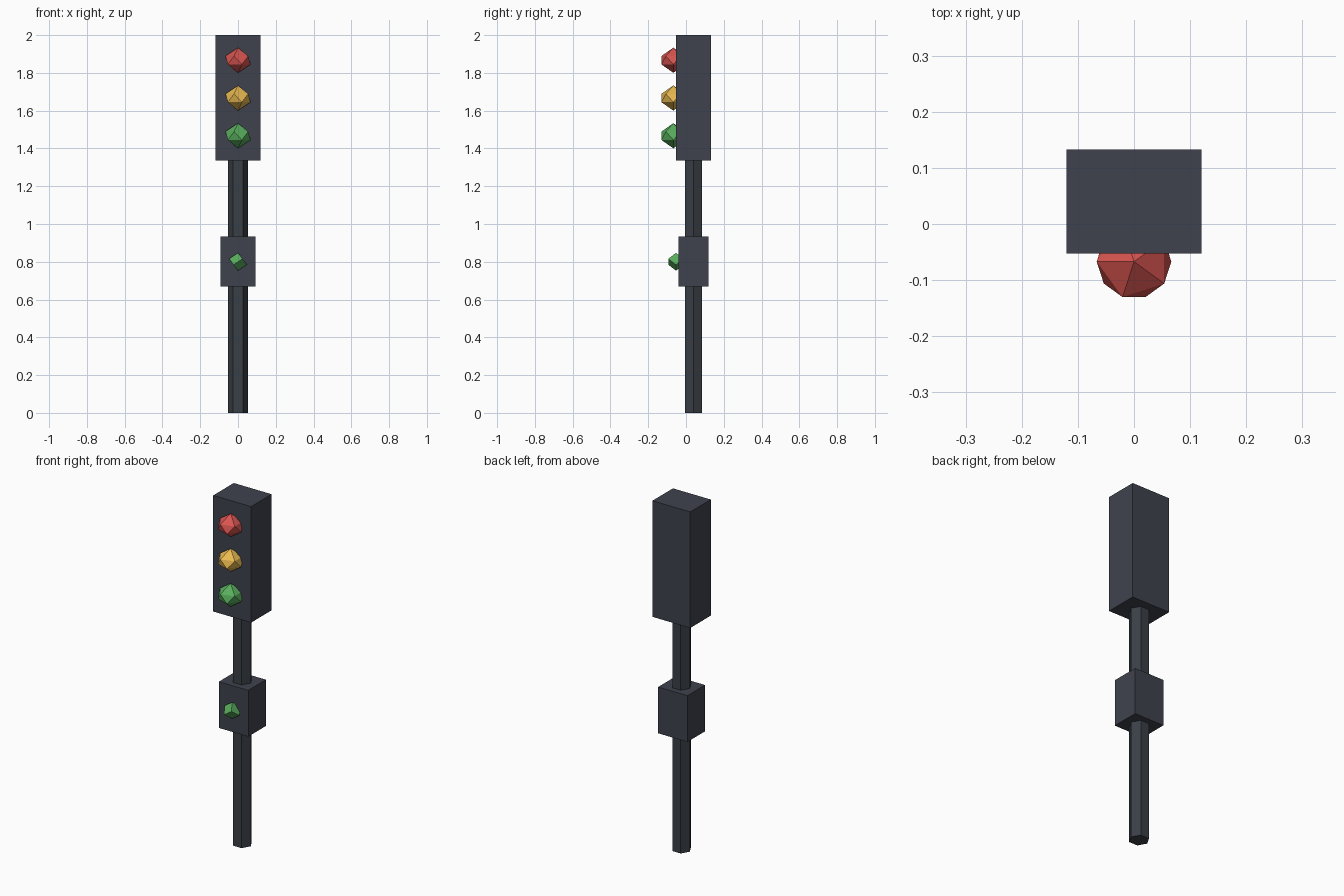
import bpy, bmesh
from math import cos, sin, pi

if "Cube" in bpy.data.objects:
    bpy.data.objects.remove(bpy.data.objects["Cube"])


def material(name, rgb):
    m = bpy.data.materials.new(name)
    m.diffuse_color = (*rgb, 1)
    m.use_nodes = True
    m.node_tree.nodes["Principled BSDF"].inputs["Base Color"].default_value = m.diffuse_color
    return m


SLATE = material("slate", (0.050, 0.055, 0.075))
STEEL = material("dark_steel", (0.042, 0.050, 0.062))
RED = material("red_lens", (0.68, 0.09, 0.08))
AMBER = material("amber_lens", (0.80, 0.48, 0.08))
GREEN = material("green_lens", (0.10, 0.42, 0.11))


def finish(name, bm, mat):
    bmesh.ops.recalc_face_normals(bm, faces=bm.faces)
    mesh = bpy.data.meshes.new(name)
    bm.to_mesh(mesh)
    bm.free()
    mesh.materials.append(mat)
    obj = bpy.data.objects.new(name, mesh)
    bpy.context.collection.objects.link(obj)
    return obj


def box(name, lo, hi, mat):
    bm = bmesh.new()
    bmesh.ops.create_cube(bm, size=1)
    for v in bm.verts:
        v.co = [(a + b) / 2 + c * (b - a) for a, b, c in zip(lo, hi, v.co)]
    finish(name, bm, mat)


def lamp(name, centre, radius, sides, mat):
    """Faceted gem: two poles and two staggered rings."""
    bm = bmesh.new()
    top = bm.verts.new((0, 0, radius))
    bottom = bm.verts.new((0, 0, -radius))
    step = 2 * pi / sides

    def ring(start, z):
        return [bm.verts.new((radius * cos(start + i * step),
                              radius * sin(start + i * step), z))
                for i in range(sides)]

    upper = ring(pi, radius / 3)
    lower = ring(pi + step / 2, -radius / 3)
    for i in range(sides):
        j = (i + 1) % sides
        bm.faces.new((top, upper[i], upper[j]))
        bm.faces.new((upper[i], lower[i], upper[j]))
        bm.faces.new((lower[i], lower[j], upper[j]))
        bm.faces.new((bottom, lower[j], lower[i]))
    finish(name, bm, mat).location = centre


# Hexagonal pole
bm = bmesh.new()
rings = [[bm.verts.new((0.053 * cos(i * pi / 3), 0.04 + 0.053 * sin(i * pi / 3), z))
          for i in range(6)] for z in (0, 1.34)]
for r in rings:
    bm.faces.new(r)
for i in range(6):
    j = (i + 1) % 6
    bm.faces.new((rings[0][i], rings[0][j], rings[1][j], rings[1][i]))
finish("pole", bm, STEEL)

# Signal housing and crossing box
box("signal_housing", (-0.12, -0.053, 1.335), (0.12, 0.133, 2.0), SLATE)
box("crossing_box", (-0.093, -0.04, 0.67), (0.093, 0.12, 0.935), SLATE)

# Lamps
for name, z, mat in (("red_lamp", 1.867, RED), ("amber_lamp", 1.667, AMBER),
                     ("green_lamp", 1.467, GREEN)):
    lamp(name, (0, -0.067, z), 0.0665, 5, mat)
lamp("crossing_lamp", (0, -0.053, 0.80), 0.047, 3, GREEN)
